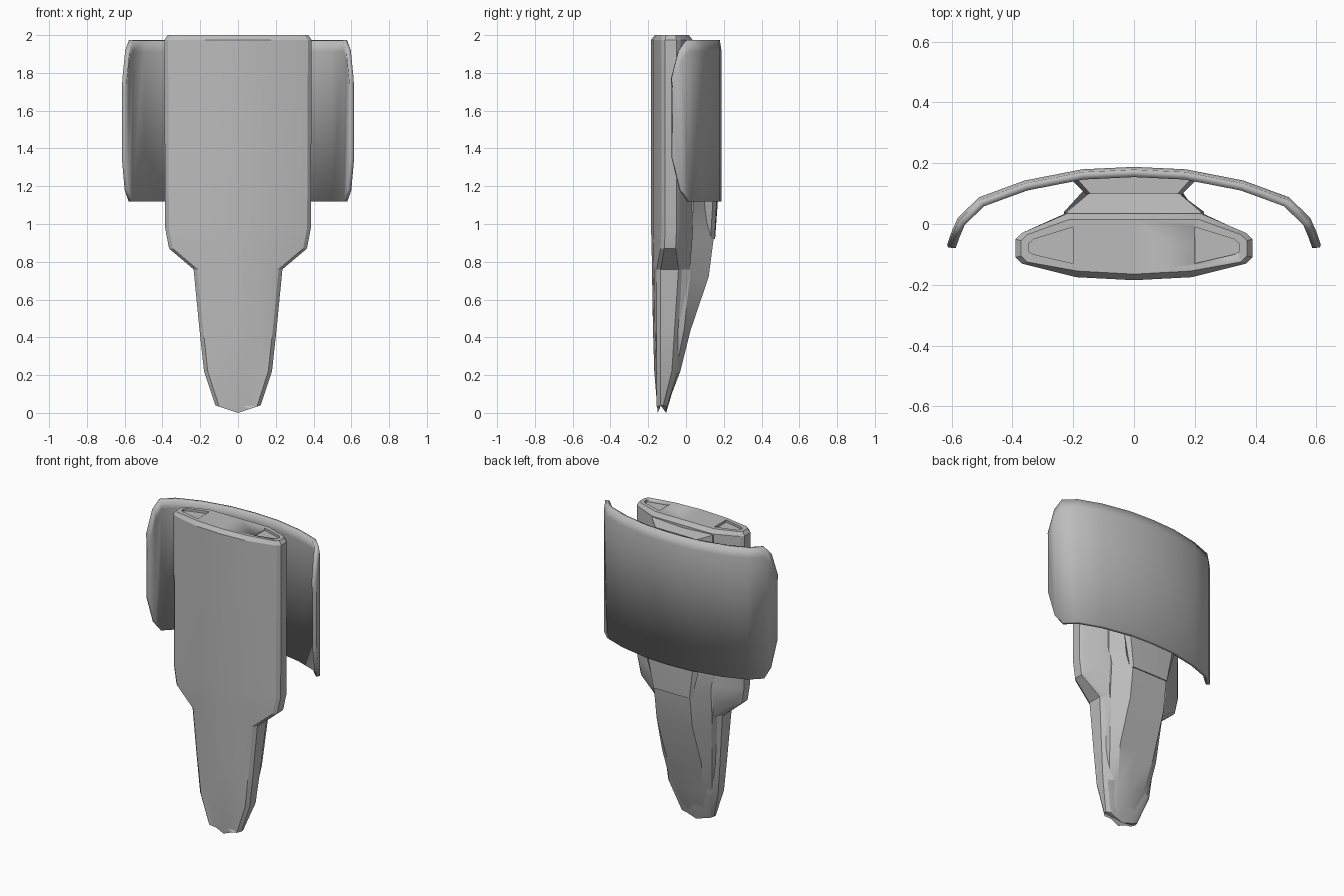
import bpy, bmesh, math

if "Cube" in bpy.data.objects:
    bpy.data.objects.remove(bpy.data.objects["Cube"], do_unlink=True)

grey = bpy.data.materials.new("plain grey")
grey.use_nodes = True
colour = (0.5, 0.5, 0.5, 1)
grey.diffuse_color = colour
grey.node_tree.nodes["Principled BSDF"].inputs["Base Color"].default_value = colour


def make(name, bm, angle=20):
    bmesh.ops.remove_doubles(bm, verts=bm.verts, dist=0.0005)
    bmesh.ops.recalc_face_normals(bm, faces=bm.faces)
    mesh = bpy.data.meshes.new(name)
    bm.to_mesh(mesh)
    bm.free()
    mesh.materials.append(grey)
    ob = bpy.data.objects.new(name, mesh)
    bpy.context.collection.objects.link(ob)
    bpy.ops.object.select_all(action="DESELECT")
    ob.select_set(True)
    bpy.context.view_layer.objects.active = ob
    bpy.ops.object.shade_smooth_by_angle(angle=math.radians(angle))
    return ob


def loft(name, sections, angle=20):
    """Each section is a half outline (x, y, z), from front centre to back centre."""
    bm = bmesh.new()
    rings = []
    for half in sections:
        ring = half + [(-x, y, z) for x, y, z in reversed(half) if x > 0]
        rings.append([bm.verts.new(p) for p in ring])
    n = len(rings[0])
    for low, high in zip(rings, rings[1:]):
        for i in range(n):
            j = (i + 1) % n
            bm.faces.new((low[i], low[j], high[j], high[i]))
    bm.faces.new(rings[0])
    bm.faces.new(rings[-1])
    return make(name, bm, angle)


def slab(z, w, shoulder, front, side_front, side_back, back, tip=0.0):
    """Flattened outline with chamfered sides; tip makes the ends ride higher."""
    pts = [(0, front), (shoulder, front + 0.01), (w - 0.02, side_front - 0.02),
           (w, side_front), (w, side_back), (w - 0.02, side_back + 0.02),
           (shoulder * 1.15, back), (0, back)]
    return [(x, y, z + tip * x / w) for x, y in pts]


# Main body: broad upper slab running down to a tapered blade
loft("main_body", [
    slab(0.0, 0.12, 0.06, -0.15, -0.135, -0.12, -0.105, 0.04),
    slab(0.22, 0.18, 0.11, -0.168, -0.135, -0.075, -0.04),
    slab(0.45, 0.205, 0.14, -0.175, -0.135, -0.06, -0.01),
    slab(0.76, 0.235, 0.18, -0.18, -0.135, -0.04, 0.02),
    slab(0.87, 0.365, 0.19, -0.182, -0.115, -0.055, 0.03),
    slab(0.98, 0.386, 0.19, -0.185, -0.11, -0.05, 0.038),
    slab(1.975, 0.39, 0.19, -0.185, -0.11, -0.05, 0.035),
    slab(2.0, 0.372, 0.185, -0.165, -0.105, -0.055, 0.015),
])
body = bpy.context.object

# Shallow pockets in the top end
bm = bmesh.new()
for s in (-1, 1):
    outline = [(0.2, -0.13), (0.33, -0.1), (0.347, -0.09),
               (0.347, -0.065), (0.33, -0.05), (0.2, -0.01)]
    face = bm.faces.new([bm.verts.new((s * x, y, 1.985)) for x, y in outline])
    out = bmesh.ops.extrude_face_region(bm, geom=[face])
    for v in out["geom"]:
        if isinstance(v, bmesh.types.BMVert):
            v.co.z = 2.05
cutter = make("pocket_cutter", bm)
cutter.hide_render = True
cutter.hide_set(True)
cut = body.modifiers.new("pockets", "BOOLEAN")
cut.operation = "DIFFERENCE"
cut.solver = "EXACT"
cut.object = cutter


def ridge(z, root, mid, mid_y, crest, crest_y, drop=0.0):
    """Back ridge outline, from its buried root to its crest."""
    pts = [(0, -0.1), (root, -0.1), (mid, mid_y), (crest, crest_y), (0, crest_y)]
    return [(x, y, z - drop * max(0, y)) for x, y in pts]


# Back ridge: slim behind the slab, swelling to a keel on the blade
loft("back_ridge", [
    ridge(0.05, 0.09, 0.085, -0.1, 0.05, -0.095),
    ridge(0.22, 0.16, 0.15, -0.055, 0.1, -0.03),
    ridge(0.44, 0.195, 0.18, -0.01, 0.13, 0.025),
    ridge(0.72, 0.22, 0.2, 0.02, 0.13, 0.12),
    ridge(0.95, 0.24, 0.21, 0.03, 0.13, 0.15),
    ridge(1.08, 0.25, 0.23, 0.04, 0.15, 0.1),
    ridge(1.985, 0.25, 0.22, 0.04, 0.15, 0.1, 0.4),
])

# Bracket joining the ridge to the shield
bracket = [(0, 0.06), (0.15, 0.09), (0.205, 0.145), (0.17, 0.165), (0, 0.172)]
foot = [(0, 0.06), (0.12, 0.09), (0.14, 0.13), (0.13, 0.152), (0, 0.154)]
loft("shield_bracket", [
    [(x, y, 0.92) for x, y in foot],
    [(x, y, 1.17) for x, y in bracket],
    [(x, y, 1.86) for x, y in bracket],
    [(x * 0.9, y, 1.9) for x, y in bracket],
])

# Curved shield: columns of (x, y, bottom, top), mirrored about the middle
half = [(0, 0.188, 1.12, 1.975), (0.17, 0.18, 1.12, 1.975),
        (0.36, 0.143, 1.12, 1.975), (0.51, 0.088, 1.12, 1.975),
        (0.58, 0.02, 1.12, 1.975), (0.6, -0.025, 1.18, 1.92),
        (0.615, -0.068, 1.35, 1.77)]
columns = [(-x, y, a, b) for x, y, a, b in half[:0:-1]] + half
bm = bmesh.new()
grid = []
for x, y, a, b in columns:
    grid.append([bm.verts.new(p) for p in (
        (x, y, a), (x, y, b - 0.06), (x * 0.995, y - 0.009, b))])
for left, right in zip(grid, grid[1:]):
    for i in range(2):
        bm.faces.new((left[i], left[i + 1], right[i + 1], right[i]))
shield = make("curved_shield", bm, 40)
# Orient the outer skin backwards, then thicken towards the body
mesh = shield.data
if sum(p.normal.y for p in mesh.polygons) < 0:
    mesh.flip_normals()
thick = shield.modifiers.new("thickness", "SOLIDIFY")
thick.thickness = 0.025
thick.offset = -1
